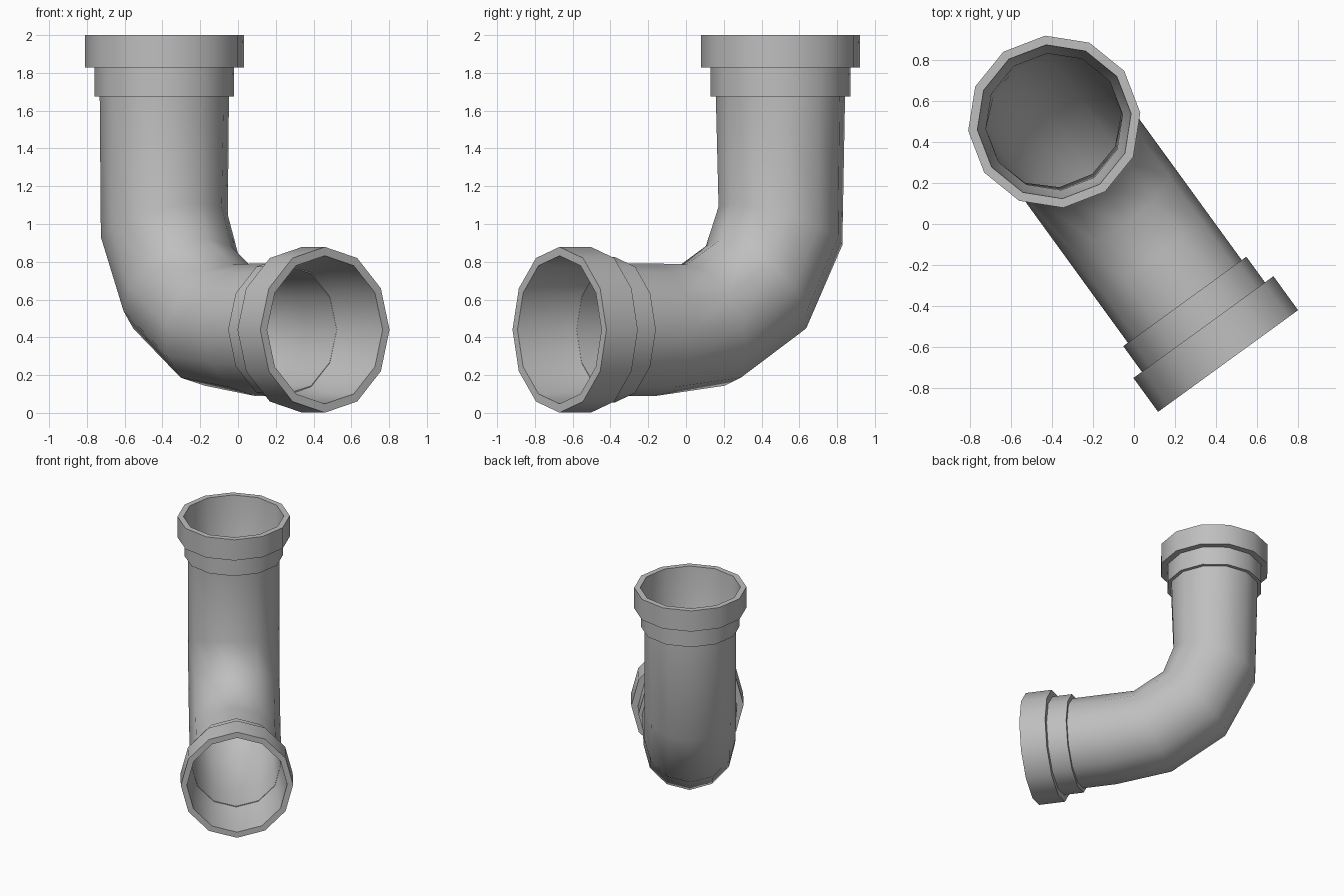
import bpy, bmesh, math
from mathutils import Vector

cube = bpy.data.objects.get("Cube")
if cube:
    bpy.data.objects.remove(cube)

SIDES = 12
ORIGIN = Vector((-0.39, 0.5, 0))           # foot of the upright axis
RUN = Vector((math.cos(math.radians(-54)), math.sin(math.radians(-54)), 0))
SIDE = Vector((-RUN.y, RUN.x, 0))
UP = Vector((0, 0, 1))

grey = bpy.data.materials.new("pipe_grey")
grey.use_nodes = True
colour = (0.52, 0.52, 0.52, 1)
grey.diffuse_color = colour
shader = grey.node_tree.nodes["Principled BSDF"]
shader.inputs["Base Color"].default_value = colour
shader.inputs["Roughness"].default_value = 0.7


def sweep(name, stations, closed=False):
    """Skin rings given as (run, height, tilt, radius, stretch)."""
    bm = bmesh.new()
    rings = []
    for run, height, tilt, radius, stretch in stations:
        t = math.radians(tilt)
        across = (RUN * math.cos(t) + UP * math.sin(t)) * radius * stretch
        centre = ORIGIN + RUN * run + UP * height
        ring = []
        for i in range(SIDES):
            a = math.tau * i / SIDES
            ring.append(bm.verts.new(centre + across * math.cos(a)
                                     + SIDE * radius * math.sin(a)))
        rings.append(ring)
    pairs = list(zip(rings, rings[1:]))
    if closed:
        pairs.append((rings[-1], rings[0]))
    for a, b in pairs:
        for i in range(SIDES):
            j = (i + 1) % SIDES
            bm.faces.new((a[i], a[j], b[j], b[i]))
    bmesh.ops.recalc_face_normals(bm, faces=bm.faces)
    mesh = bpy.data.meshes.new(name)
    bm.to_mesh(mesh)
    bm.free()
    mesh.materials.append(grey)
    obj = bpy.data.objects.new(name, mesh)
    bpy.context.collection.objects.link(obj)
    bpy.ops.object.select_all(action='DESELECT')
    obj.select_set(True)
    bpy.context.view_layer.objects.active = obj
    bpy.ops.object.shade_smooth_by_angle(angle=math.radians(50))
    return obj


def collar(name, run, height, tilt, lip, base, stretch):
    """Stepped socket: wide lip, narrower band, hollow inside."""
    t = math.radians(tilt)
    profile = [(base, 0.336), (base, 0.372), (lip, 0.372), (lip, 0.423),
               (0, 0.423), (0, 0.378), (lip, 0.365)]
    sweep(name, [(run - d * math.sin(t), height - d * math.cos(t), tilt, r, stretch)
                 for d, r in profile], closed=True)


# Elbow pipe: outer skin down the path, inner skin back up
path = [(0, 1.675, 0, 1), (0, 0.99, 20, 1), (0.16, 0.665, 47, 1),
        (0.49, 0.465, 69, 1), (0.82, 0.44, 90, 1.02), (1.09, 0.44, 90, 1.02)]
outer = [(s, z, t, 0.344, k) for s, z, t, k in path]
inner = [(s, z, t, 0.336, k) for s, z, t, k in reversed(path)]
sweep("elbow_pipe", outer + inner, closed=True)

# Sockets at both ends
collar("upper_collar", 0, 2.0, 0, 0.172, 0.325, 1)
collar("lower_collar", 1.446, 0.44, 90, 0.205, 0.36, 1.037)
